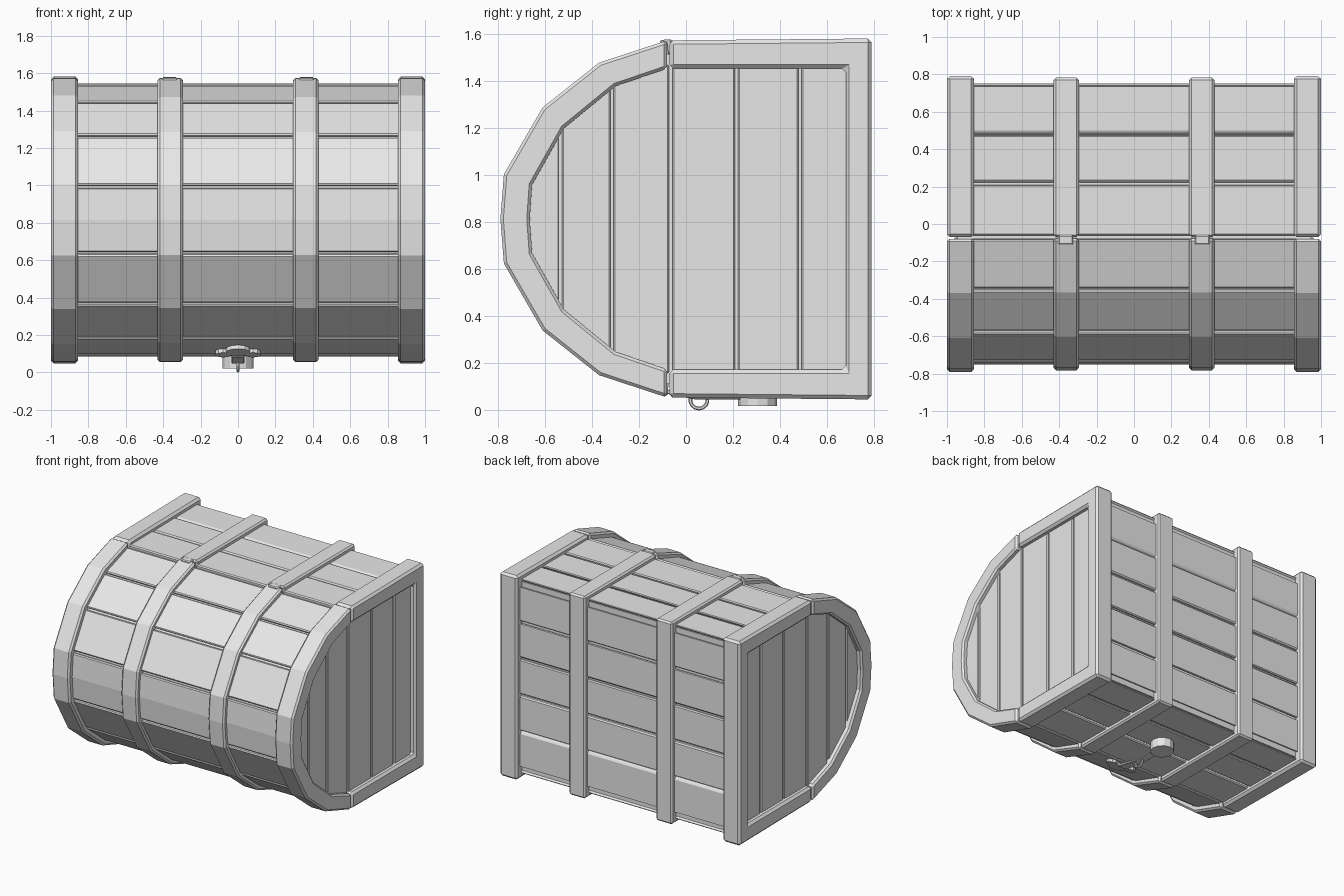
import bpy, bmesh, math
from mathutils import Vector

if "Cube" in bpy.data.objects:
    bpy.data.objects.remove(bpy.data.objects["Cube"])

MID = 0.815    # height of the symmetry plane
SEAM = -0.07   # where lid meets base

grey = bpy.data.materials.new("plain grey")
grey.use_nodes = True
grey.diffuse_color = (0.8, 0.8, 0.8, 1)
grey.node_tree.nodes["Principled BSDF"].inputs["Base Color"].default_value = (0.8, 0.8, 0.8, 1)


def finish(name, bm, bevel=0.0):
    bmesh.ops.recalc_face_normals(bm, faces=bm.faces)
    mesh = bpy.data.meshes.new(name)
    bm.to_mesh(mesh)
    bm.free()
    mesh.materials.append(grey)
    ob = bpy.data.objects.new(name, mesh)
    bpy.context.collection.objects.link(ob)
    if bevel:
        mod = ob.modifiers.new("soft edges", "BEVEL")
        mod.width, mod.segments = bevel, 1
        mod.limit_method, mod.angle_limit = "ANGLE", math.radians(40)
    return ob


def strip(name, outer, inner, x0, x1, bevel=0.008):
    """Bar of rectangular section following two matching (y, height from MID) paths."""
    bm = bmesh.new()
    rows = []
    for o, i in zip(outer, inner):
        rows.append([bm.verts.new((x, p[0], MID + p[1]))
                     for x, p in ((x0, o), (x1, o), (x1, i), (x0, i))])
    for a, b in zip(rows, rows[1:]):
        for k in range(4):
            n = (k + 1) % 4
            bm.faces.new((a[k], a[n], b[n], b[k]))
    bm.faces.new(rows[0])
    bm.faces.new(rows[-1])
    return finish(name, bm, bevel)


def scale(path, f):
    return [(y * f, h * f) for y, h in path]


def mirror(path):
    return path + [(y, -h) for y, h in reversed(path) if h > 0]


def trim(path, gap):
    """Pull both path ends in to leave a groove."""
    p = [Vector(q) for q in path]
    a = p[0] + (p[1] - p[0]).normalized() * gap
    b = p[-1] + (p[-2] - p[-1]).normalized() * gap
    return [tuple(a)] + [tuple(q) for q in p[1:-1]] + [tuple(b)]


# Half outlines, seam first
lid_out = mirror([(-0.08, 0.76), (-0.37, 0.665), (-0.61, 0.475), (-0.775, 0.19), (-0.79, 0)])
lid_in = mirror([(-0.08, 0.64), (-0.3, 0.565), (-0.52, 0.385), (-0.655, 0.145), (-0.665, 0)])
base_out = mirror([(SEAM, 0.76), (0.79, 0.768)])
base_in = mirror([(SEAM, 0.64), (0.68, 0.64)])

# End frames and middle bands
for side, s in (("left", 1), ("right", -1)):
    strip(f"{side}_lid_end_frame", lid_out, lid_in, s * 0.855, s, 0.013)
    strip(f"{side}_base_end_frame", base_out, base_in, s * 0.855, s, 0.016)
    for part, path in (("lid", lid_out), ("base", base_out)):
        band = scale(path, 0.99)
        if part == "base":
            band[0], band[-1] = (SEAM, 0.76), (SEAM, -0.76)
        else:
            band[0], band[-1] = path[0], path[-1]
        strip(f"{side}_{part}_band", band, scale(band, 0.9), s * 0.295, s * 0.43, 0.012)
    # Hinge tab on the top of each band
    x = s * 0.365
    strip(f"{side}_hinge_tab", [(-0.11, 0.762), (-0.06, 0.764)],
          [(-0.11, 0.7), (-0.06, 0.7)], x - 0.04, x + 0.04, 0.006)

# Core that closes the grooves
bm = bmesh.new()
core = scale(lid_out + base_out[::-1], 0.925)
ends = [[bm.verts.new((x, y, MID + h)) for y, h in core] for x in (-0.945, 0.945)]
for e in ends:
    bm.faces.new(e)
for k in range(len(core)):
    n = (k + 1) % len(core)
    bm.faces.new((ends[0][k], ends[0][n], ends[1][n], ends[1][k]))
finish("inner_body", bm)


def plank(name, path):
    path = trim(path, 0.008)
    strip(name, path, scale(path, 0.93), -0.87, 0.87)


# Lid planks, one per facet, the front one spanning two
lid_face = scale(lid_out, 0.95)
runs = [(0, 1), (1, 2), (2, 3), (3, 5), (5, 6), (6, 7), (7, 8)]
for n, (a, b) in enumerate(runs):
    plank(f"lid_plank_{n + 1}", lid_face[a:b + 1])

# Base planks on top, underside and back
cuts = [SEAM, 0.22, 0.485, 0.75]
for n, (a, b) in enumerate(zip(cuts, cuts[1:])):
    for label, s in (("top", 1), ("under", -1)):
        plank(f"{label}_plank_{n + 1}", [(a, s * 0.728), (b, s * 0.73)])
for n in range(5):
    low = -0.69 + n * 0.276
    plank(f"back_plank_{n + 1}", [(0.75, low), (0.75, low + 0.276)])

# Upright end planks, cut to the opening of the frame
opening = [(-0.68, 0.05)] + [(y - 0.015, h + 0.015) for y, h in lid_in[3::-1]] + [(0.7, 0.655)]


def half_height(y):
    for (ya, ha), (yb, hb) in zip(opening, opening[1:]):
        if ya <= y <= yb:
            return ha + (hb - ha) * (y - ya) / (yb - ya)
    return opening[-1][1]


joints = [-0.68, -0.535, -0.315, -0.065, 0.215, 0.485, 0.7]
for side, s in (("left", 1), ("right", -1)):
    for n, (a, b) in enumerate(zip(joints, joints[1:])):
        a, b = a + 0.007, b - 0.007
        ys = [a] + [y for y, h in opening if a < y < b] + [b]
        top = [(y, half_height(y)) for y in ys]
        strip(f"{side}_end_plank_{n + 1}", top, [(y, -h) for y, h in top],
              s * 0.9, s * 0.962, 0.006)


# Clasp on the underside
def disc(name, x, y, z, r, depth, tilt=0.0, sides=12):
    bpy.ops.mesh.primitive_cylinder_add(vertices=sides, radius=r, depth=depth,
                                        location=(x, y, z), rotation=(tilt, 0, 0))
    ob = bpy.context.object
    ob.name = name
    ob.data.materials.append(grey)


SLOPE = -math.atan2(0.095, 0.29)
disc("clasp_plate_centre", 0, -0.18, 0.118, 0.065, 0.025, SLOPE)
for side, s in (("left", 1), ("right", -1)):
    disc(f"{side}_clasp_plate_lobe", s * 0.08, -0.14, 0.105, 0.042, 0.025, SLOPE, 10)
strip("clasp_strap", [(-0.13, -0.735), (0.04, -0.768), (0.27, -0.768)],
      [(-0.13, -0.715), (0.04, -0.752), (0.27, -0.752)], -0.035, 0.035, 0.004)
disc("lock_disc", 0, 0.305, 0.06, 0.083, 0.08)
bpy.ops.mesh.primitive_torus_add(location=(0, 0.055, 0.045), rotation=(0, math.pi / 2, 0),
                                 major_radius=0.037, minor_radius=0.008,
                                 major_segments=14, minor_segments=6)
ring = bpy.context.object
ring.name = "clasp_ring"
ring.data.materials.append(grey)
